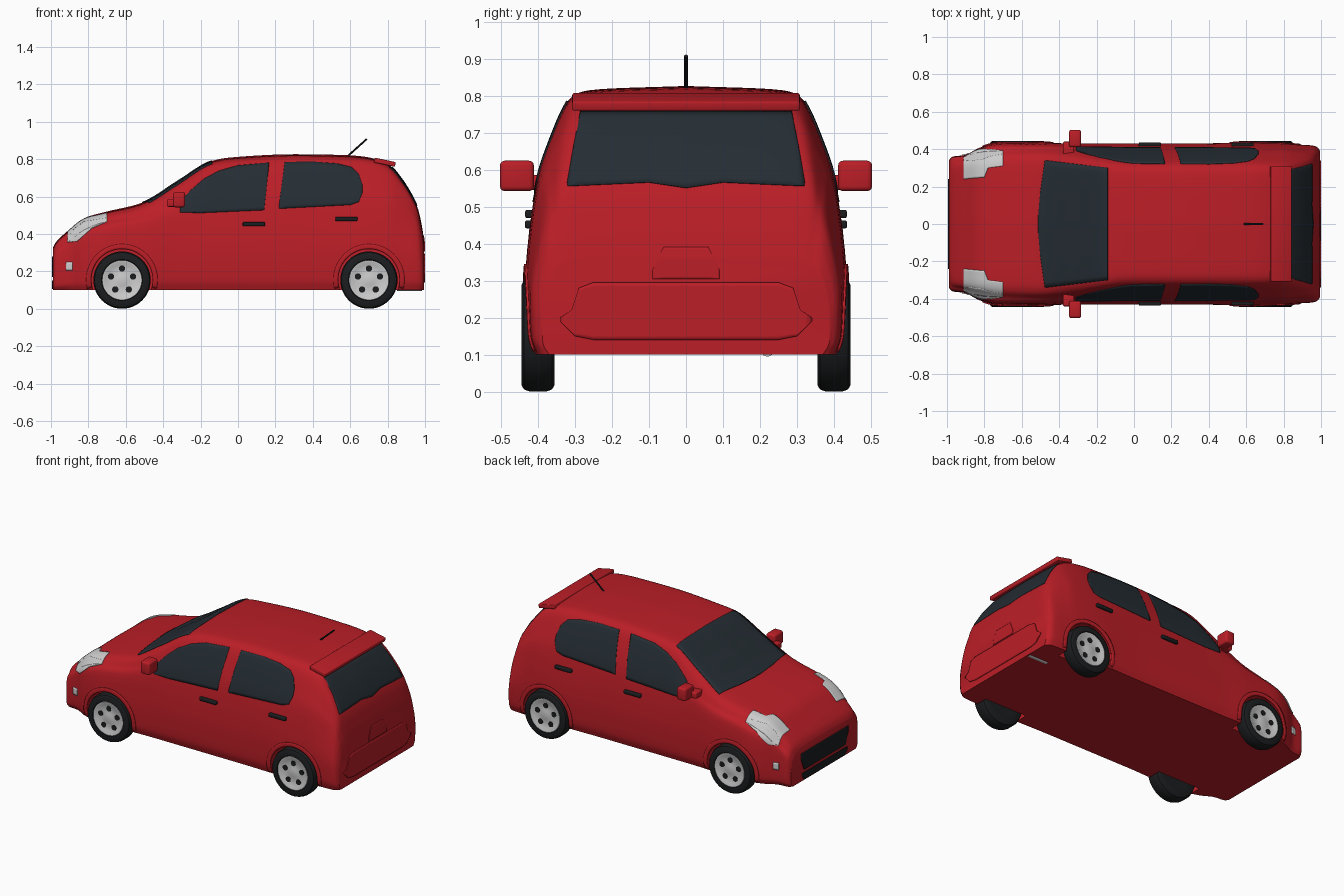
import bpy, bmesh
from math import sin, cos, pi, radians
from mathutils import Vector, Matrix
from mathutils.bvhtree import BVHTree

if "Cube" in bpy.data.objects:
    bpy.data.objects.remove(bpy.data.objects["Cube"])


def material(name, r, g, b):
    m = bpy.data.materials.new(name)
    m.diffuse_color = (r, g, b, 1)
    m.use_nodes = True
    m.node_tree.nodes["Principled BSDF"].inputs["Base Color"].default_value = m.diffuse_color
    return m


RED = material("red_paint", .5, .013, .02)
GLASS = material("dark_glass", .018, .026, .033)
BLACK = material("black_rubber", .011, .012, .013)
SILVER = material("silver", .6, .6, .62)


def add(name, bm, mat):
    bmesh.ops.recalc_face_normals(bm, faces=bm.faces)
    me = bpy.data.meshes.new(name)
    bm.to_mesh(me)
    bm.free()
    ob = bpy.data.objects.new(name, me)
    bpy.context.collection.objects.link(ob)
    me.materials.append(mat)
    return ob


def smooth(rows, n):
    """Interpolate rows of numbers with an overshoot-free cubic."""
    d = [[b - a for a, b in zip(p, q)] for p, q in zip(rows, rows[1:])]
    lim = lambda p, q: 0 if p * q <= 0 else (1 if p > 0 else -1) * min(abs(p + q) / 2, 2 * abs(p), 2 * abs(q))
    t = [d[0]] + [[lim(p, q) for p, q in zip(a, b)] for a, b in zip(d, d[1:])] + [d[-1]]
    out = []
    for i in range(len(d)):
        for k in range(n):
            u = k / n
            h = (1 + 2 * u) * (1 - u) ** 2, u * (1 - u) ** 2, u * u * (3 - 2 * u), u * u * (u - 1)
            out.append([h[0] * a + h[1] * b + h[2] * c + h[3] * e
                        for a, b, c, e in zip(rows[i], t[i], rows[i + 1], t[i + 1])])
    return out + [list(rows[-1])]


def rod(name, p, q, r, mat, sides=24):
    p, q = Vector(p), Vector(q)
    bm = bmesh.new()
    rot = (q - p).to_track_quat('Z', 'Y').to_matrix().to_4x4()
    bmesh.ops.create_cone(bm, cap_ends=True, segments=sides, radius1=r, radius2=r,
                          depth=(q - p).length, matrix=Matrix.Translation((p + q) / 2) @ rot)
    return add(name, bm, mat)


def box(name, loc, size, mat, bevel=.01, tilt=0):
    bm = bmesh.new()
    m = Matrix.Translation(loc) @ Matrix.Rotation(tilt, 4, 'Y') @ Matrix.Diagonal((*size, 1))
    bmesh.ops.create_cube(bm, size=1, matrix=m)
    bmesh.ops.bevel(bm, geom=bm.edges[:], offset=bevel, segments=3, profile=.5, affect='EDGES')
    return add(name, bm, mat)


def lathe(name, profile, centre, side, mat, n=48):
    """Turn a (radius, outward offset) profile about the y axis."""
    bm = bmesh.new()
    c = Vector(centre)
    g = [[bm.verts.new(c + Vector((r * cos(a), h * side, r * sin(a)))) for r, h in profile]
         for a in [2 * pi * i / n for i in range(n)]]
    for i in range(n):
        for j in range(len(profile) - 1):
            a, b = g[i], g[(i + 1) % n]
            bm.faces.new((a[j], a[j + 1], b[j + 1], b[j]))
    bmesh.ops.remove_doubles(bm, verts=bm.verts, dist=1e-5)
    return add(name, bm, mat)


# Body shell: x, half width, belt z, belt y, shoulder z, shoulder y, top z
stations = [
    (-.99, .34, .26, .335, .31, .28, .325), (-.97, .36, .29, .355, .345, .31, .36),
    (-.90, .37, .34, .365, .41, .32, .425), (-.82, .41, .39, .40, .47, .33, .485),
    (-.70, .435, .43, .42, .50, .35, .52), (-.50, .435, .46, .42, .545, .36, .572),
    (-.32, .43, .49, .415, .65, .345, .683), (-.14, .43, .51, .41, .765, .315, .79),
    (0, .43, .51, .41, .785, .305, .812), (.3, .43, .52, .41, .80, .305, .826),
    (.6, .435, .53, .41, .795, .305, .82), (.78, .43, .53, .405, .765, .30, .785),
    (.87, .425, .50, .395, .68, .315, .70), (.95, .42, .46, .38, .55, .33, .565),
    (.98, .41, .40, .37, .44, .32, .46), (.995, .39, .33, .36, .35, .31, .36)]
bm = bmesh.new()
rings = []
for x, w, zb, yb, zs, ys, zt in smooth(stations, 6):
    half = smooth([(w - .02, .10), (w - .003, .1 + (zb - .1) * .15), (w, .1 + (zb - .1) * .45), (yb, zb),
                   ((yb + ys) / 2 + .06 * (zs - zb), (zb + zs) / 2), (ys, zs),
                   (ys * .78, zt - (zt - zs) * .35), (0, zt)], 5)
    ring = half + [(-y, z) for y, z in half[-2::-1]]
    rings.append([bm.verts.new((x, y, z)) for y, z in ring])
for a, b in zip(rings, rings[1:]):
    for j in range(len(a)):
        k = (j + 1) % len(a)
        bm.faces.new((a[j], a[k], b[k], b[j]))
bm.faces.new(rings[0])
bm.faces.new(rings[-1])
bmesh.ops.recalc_face_normals(bm, faces=bm.faces)
skin = BVHTree.FromBMesh(bm)
body = add("body", bm, RED)

# Wheel wells
AXLES = (-.62, .70)
bpy.context.view_layer.objects.active = body
for x in AXLES:
    for s in (-1, 1):
        cutter = rod("wheel_well_cutter", (x, s * .33, .155), (x, s * .6, .155), .163, RED, 48)
        cutter.hide_render = True
        mod = body.modifiers.new("well", 'BOOLEAN')
        mod.operation, mod.solver, mod.object = 'DIFFERENCE', 'EXACT', cutter
        bpy.ops.object.modifier_apply(modifier=mod.name)
        bpy.data.objects.remove(cutter)

RAYS = {'front': lambda a, b: ((-2, a, b), (1, 0, 0)), 'back': lambda a, b: ((2, a, b), (-1, 0, 0)),
        'top': lambda a, b: ((a, b, 2), (0, 0, -1)),
        -1: lambda a, b: ((a, -2, b), (0, 1, 0)), 1: lambda a, b: ((a, 2, b), (0, -1, 0))}


def patch(name, grid, view, mat, lift=.001, thick=.006):
    """Project a 2D grid on the body as a thin fitted panel."""
    bm = bmesh.new()
    g = []
    for col in grid:
        hits = [skin.ray_cast(*map(Vector, RAYS[view](a, b))) for a, b in col]
        g.append([bm.verts.new(h[0] + h[1] * lift) if h[0] else None for h in hits])
    for p, q in zip(g, g[1:]):
        for j in range(len(p) - 1):
            f = (p[j], p[j + 1], q[j + 1], q[j])
            if all(f):
                bm.faces.new(f)
    ob = add(name, bm, mat)
    mod = ob.modifiers.new("thickness", 'SOLIDIFY')
    mod.thickness, mod.offset = thick, 0
    return ob


def span(low, high, rows=14, cols=36):
    """Grid between a lower and an upper polyline."""
    def at(line, a):
        for (a0, b0), (a1, b1) in zip(line, line[1:]):
            if a <= a1 + 1e-9:
                return b0 + (b1 - b0) * max(0, (a - a0) / (a1 - a0))
        return line[-1][1]
    a0, a1 = low[0][0], low[-1][0]
    xs = sorted({round(a0 + (a1 - a0) * i / cols, 5) for i in range(cols + 1)} | {p[0] for p in low + high})
    return [[(a, at(low, a) + (at(high, a) - at(low, a)) * j / rows) for j in range(rows + 1)] for a in xs]


# Windscreen and rear window
edge = [(-.512, .03), (-.50, .17), (-.475, .34), (-.14, .30)]
patch("windscreen", span([(a, -b) for a, b in edge], edge, 24), 'top', GLASS)
patch("rear_window", span([(-.32, .555), (-.1, .565), (0, .55), (.1, .565), (.32, .555)],
                          [(-.32, .565), (-.285, .755), (.285, .755), (.32, .565)]), 'back', GLASS)

# Grilles
patch("upper_grille", span([(-.24, .24), (-.21, .17), (.21, .17), (.24, .24)],
                           [(-.24, .28), (.24, .28)]), 'front', BLACK)
patch("lower_grille", span([(-.23, .13), (-.21, .105), (.21, .105), (.23, .13)],
                           [(-.23, .15), (.23, .15)]), 'front', BLACK)

# Rear bumper and tailgate plate
patch("rear_bumper", span([(-.34, .19), (-.30, .15), (-.25, .14), (.25, .14), (.30, .15), (.34, .19)],
                          [(-.34, .20), (-.31, .22), (-.29, .28), (-.25, .295), (.25, .295),
                           (.29, .28), (.31, .22), (.34, .20)]), 'back', RED, .002)
patch("plate_mount", span([(-.09, .305), (.09, .305)], [(-.09, .33), (-.06, .39), (.06, .39), (.09, .33)]),
      'back', RED, .001, .005)

for s in (-1, 1):
    # Side windows
    patch("front_side_window", span(
        [(-.31, .515), (-.2, .512), (.14, .527), (.165, .775)],
        [(-.31, .57), (-.25, .635), (-.18, .695), (-.10, .737), (0, .765), (.165, .78)]), s, GLASS)
    patch("rear_side_window", span(
        [(.22, .535), (.60, .555), (.645, .57), (.665, .62)],
        [(.22, .55), (.25, .783), (.40, .785), (.53, .775), (.61, .755), (.645, .72), (.665, .66)]), s, GLASS)
    # Lamps
    inner = [(-.91, .24), (-.80, .25), (-.78, .30), (-.70, .31)]
    outer = [(-.91, .355), (-.86, .375), (-.80, .385), (-.70, .39)]
    flip = lambda line: [(a, b * s) for a, b in line]
    patch("headlight", span(flip(inner), flip(outer)), 'top', SILVER)
    patch("headlight_side", span([(-.91, .355), (-.86, .36), (-.78, .43), (-.70, .465)],
                                 [(-.91, .385), (-.87, .43), (-.82, .465), (-.70, .485)]), s, SILVER)
    patch("fog_light", span([(-.92, .205), (-.885, .205)], [(-.92, .25), (-.885, .25)], 4, 4), s, SILVER)
    # Door handles
    for x, z in ((.085, .452), (.58, .48)):
        y = skin.ray_cast(Vector((x, 2, z)), Vector((0, -1, 0)))[0].y
        box("door_handle", (x, s * (y + .005), z), (.12, .025, .022), BLACK, .006)
    # Wing mirrors
    box("wing_mirror", (-.315, s * .457, .583), (.065, .092, .082), RED, .013)
    box("mirror_stem", (-.35, s * .405, .565), (.06, .07, .04), RED, .008)
    # Wheels and arch lips
    for x in AXLES:
        arc = [radians(-14 + 208 * i / 48) for i in range(49)]
        patch("arch_lip", [[(x + r * cos(a), .155 + r * sin(a)) for r in (.165, .174, .183, .19)]
                           for a in arc], s, RED, .002, .008)
        c = Vector((x, s * .4, .153))
        lathe("tyre", [(0, -.043), (.09, -.043), (.135, -.045), (.147, -.038), (.153, -.022), (.153, .022),
                       (.147, .038), (.135, .045), (.11, .044), (.103, .03), (0, .02)], c, s, BLACK)
        lathe("wheel_rim", [(0, .036), (.025, .036), (.035, .033), (.085, .034), (.098, .042),
                            (.106, .042), (.107, .02), (0, .02)], c, s, SILVER)
        for i in range(5):
            a = pi / 2 + i * 2 * pi / 5
            h = c + Vector((.062 * cos(a), 0, .062 * sin(a)))
            rod("rim_hole", h + Vector((0, s * .024, 0)), h + Vector((0, s * .0365, 0)), .017, BLACK, 20)
        rod("axle_stub", (x, s * .30, .153), (x, s * .37, .153), .03, BLACK)

# Spoiler, aerial and exhaust
box("spoiler", (.785, 0, .783), (.115, .615, .026), RED, .005, radians(12))
rod("aerial", (.58, 0, .81), (.688, 0, .907), .005, BLACK, 10)
rod("exhaust", (.85, .22, .113), (.985, .22, .113), .018, SILVER)

bpy.ops.object.select_all(action='SELECT')
bpy.ops.object.shade_smooth_by_angle(angle=radians(35))
